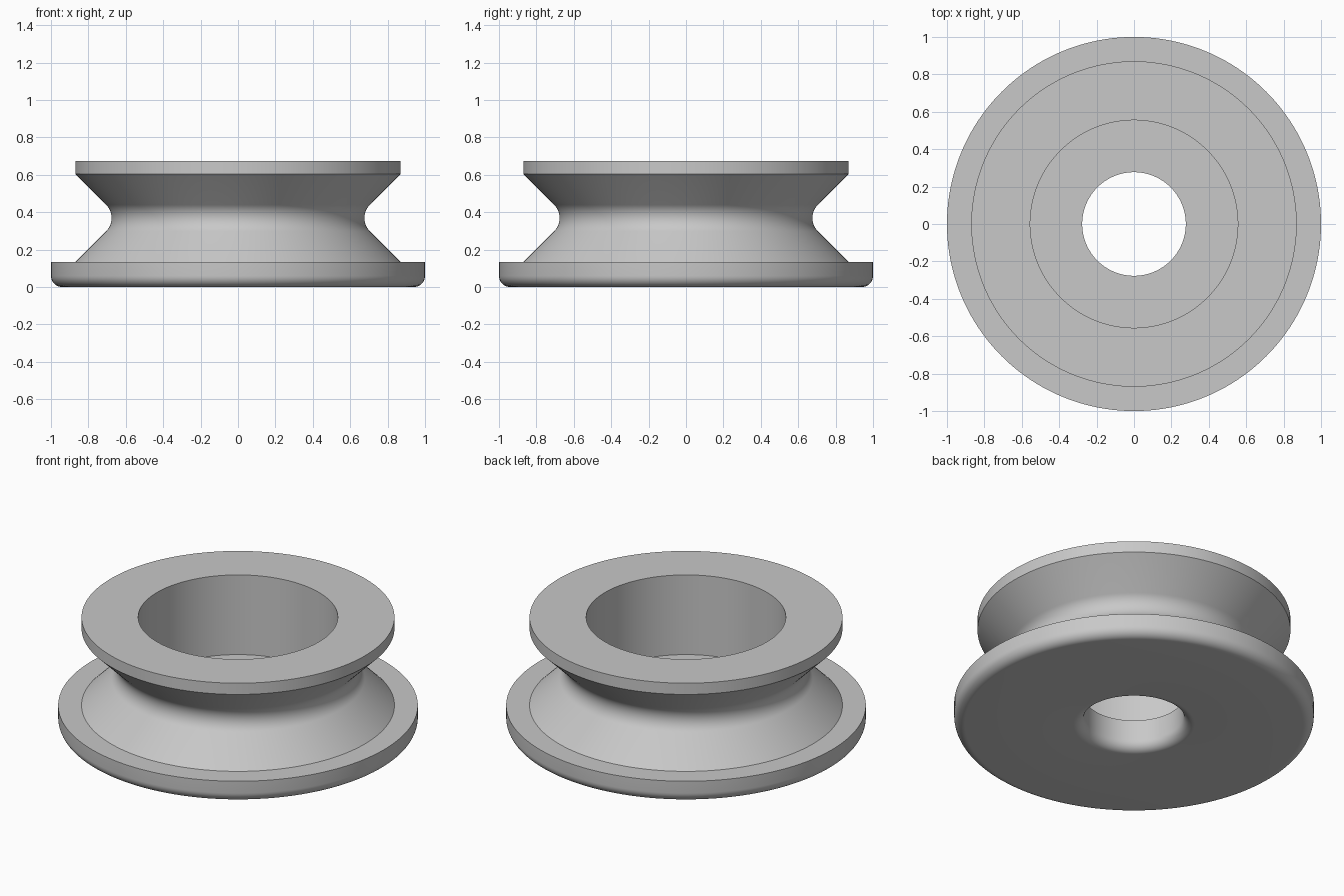
import bpy
import bmesh
from math import cos, sin, pi, radians

cube = bpy.data.objects.get("Cube")
if cube:
    bpy.data.objects.remove(cube, do_unlink=True)

SEGMENTS = 160
FILLET = 0.06


def make_material(name, rgb):
    mat = bpy.data.materials.new(name)
    mat.use_nodes = True
    mat.diffuse_color = (*rgb, 1)
    mat.node_tree.nodes["Principled BSDF"].inputs["Base Color"].default_value = (*rgb, 1)
    return mat


def arc(r, z, radius, start, end, steps=10):
    """Profile points along a circular arc, angles in degrees."""
    angles = [radians(start + (end - start) * i / steps) for i in range(steps + 1)]
    return [(r + radius * cos(a), z + radius * sin(a)) for a in angles]


def lathe(name, profile, mat):
    """Revolve a closed radius/height profile around the vertical axis."""
    bm = bmesh.new()
    rings = []
    for i in range(SEGMENTS):
        a = 2 * pi * i / SEGMENTS
        rings.append([bm.verts.new((r * cos(a), r * sin(a), z)) for r, z in profile])
    count = len(profile)
    for i, ring in enumerate(rings):
        following = rings[(i + 1) % SEGMENTS]
        for j in range(count):
            k = (j + 1) % count
            bm.faces.new((ring[j], following[j], following[k], ring[k]))
    bmesh.ops.recalc_face_normals(bm, faces=bm.faces)
    mesh = bpy.data.meshes.new(name)
    bm.to_mesh(mesh)
    bm.free()
    mesh.materials.append(mat)
    obj = bpy.data.objects.new(name, mesh)
    bpy.context.collection.objects.link(obj)
    bpy.ops.object.select_all(action="DESELECT")
    obj.select_set(True)
    bpy.context.view_layer.objects.active = obj
    bpy.ops.object.shade_smooth_by_angle(angle=radians(30))
    return obj


grey = make_material("plain grey", (0.58, 0.58, 0.58))

# Rounded lower edge of the wide base flange
profile = arc(1 - FILLET, FILLET, FILLET, -90, 0)
# Base flange top, then the V groove with its rounded neck
profile += [(1, 0.133), (0.87, 0.133)]
profile += arc(0.776, 0.369, 0.1, 225, 135, 16)
# Upper flange rim and top face
profile += [(0.87, 0.605), (0.87, 0.674)]
# Wide bore down to the ledge, then the narrow hole
profile += [(0.555, 0.674), (0.555, 0.185), (0.277, 0.185)]
# Rounded lower edge of the hole
profile += arc(0.277 + FILLET, FILLET, FILLET, 180, 270)

lathe("grooved_pulley", profile, grey)
